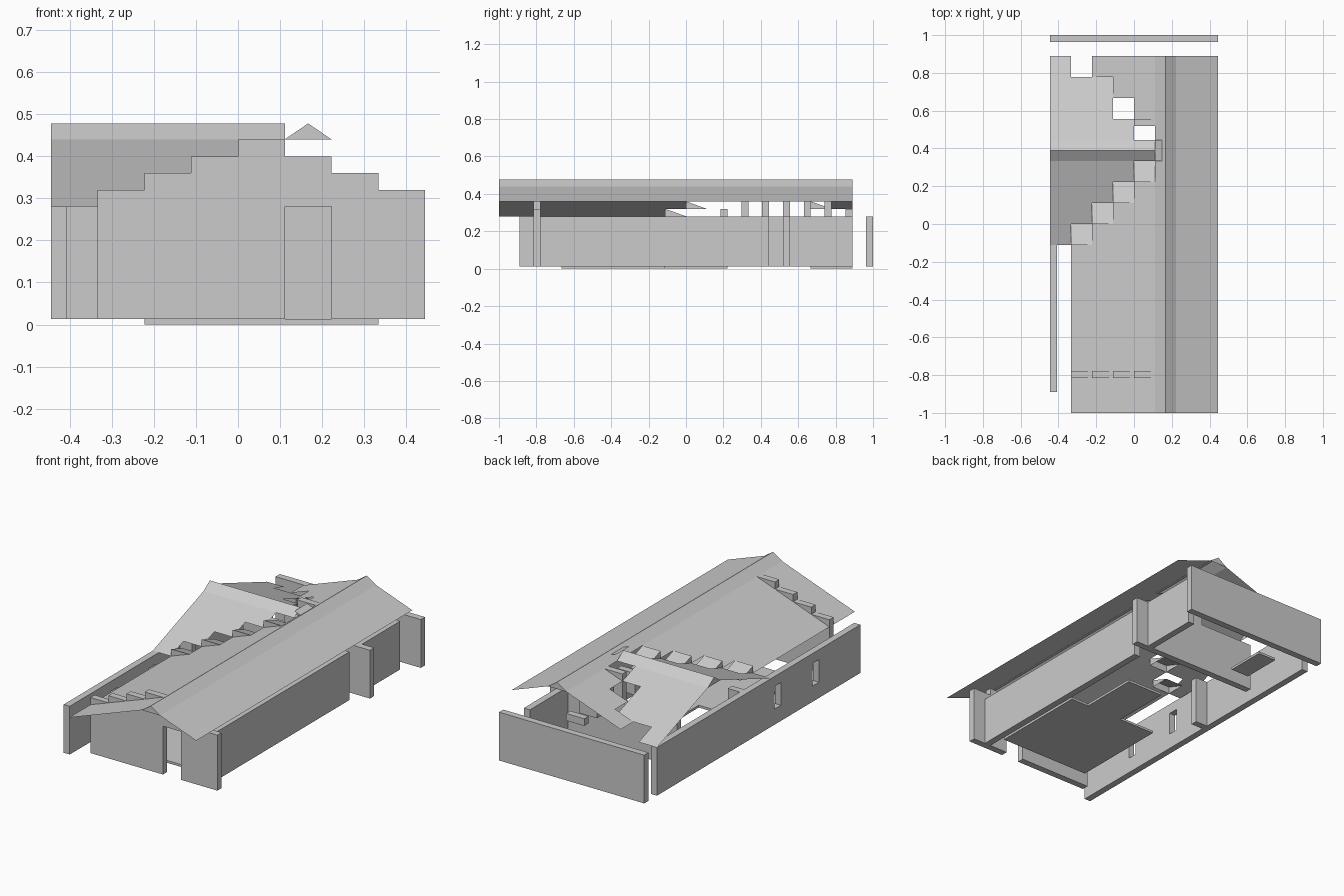
import bpy

if "Cube" in bpy.data.objects:
    bpy.data.objects.remove(bpy.data.objects["Cube"])

U = 1 / 9          # plan module
T = U / 3          # wall thickness
Z0, Z1 = 0.013, 0.28
H = 0.04           # rise per roof module
RIDGE = 0.478


def mesh(name, verts, faces):
    me = bpy.data.meshes.new(name)
    me.from_pydata(verts, [], faces)
    ob = bpy.data.objects.new(name, me)
    bpy.context.collection.objects.link(ob)
    return ob


def quads(name, polys):
    """Open sheet made of separate polygons."""
    vs, fs = [], []
    for p in polys:
        fs.append(list(range(len(vs), len(vs) + len(p))))
        vs += p
    return mesh(name, vs, fs)


def box(name, x0, x1, y0, y1, z0=Z0, z1=Z1):
    v = [(x, y, z) for z in (z0, z1) for x, y in ((x0, y0), (x1, y0), (x1, y1), (x0, y1))]
    f = [(3, 2, 1, 0), (4, 5, 6, 7)] + [(i, (i + 1) % 4, (i + 1) % 4 + 4, i + 4) for i in range(4)]
    return mesh(name, v, f)


# Floor slabs
box("floor_hall", -2*U, 3*U, -6*U, -U, 0, Z0)
box("floor_passage", 0, 2*U, -U, 2*U, 0, Z0)
box("floor_back", -2*U, -U, 6*U, 8*U, 0, Z0)

# West wall with two window openings
wx0, wx1 = -4*U, -4*U + T
edges = [-8*U]
for c in (-4.5*U, -1.5*U):
    edges += [c - T*0.75, c + T*0.75]
    box("west_window_sill", wx0, wx1, c - T*0.75, c + T*0.75, Z0, 0.1)
    box("west_window_head", wx0, wx1, c - T*0.75, c + T*0.75, 0.225, Z1)
edges.append(8*U)
for a, b in zip(edges[::2], edges[1::2]):
    box("west_wall", wx0, wx1, a, b)

# East, front, cross and back walls
box("east_wall", 3*U, 3*U + T, -7*U, 4*U)
box("east_wall_back", 3*U, 3*U + T, 5*U, 8*U)
box("front_wall_left", -3*U, U, -7*U - T, -7*U)
box("front_wall_right", 2*U, 4*U, -7*U - T, -7*U)
box("cross_wall", -3*U, 4*U, 5*U - T, 5*U)
box("west_stub_wall", wx1, -3*U, U - T, U)
box("back_wall", -4*U, 4*U, 1 - T, 1)

# Stepped gable blocks over the front wall and the inner wing line
steps = [1, 2, 3, 4, 3, 2, 1]
for i, s in enumerate(steps):
    x = (-3 + i) * U
    box("front_gable_block", x, x + U, -7*U - T, -7*U, Z1, Z1 + s*H)
for i, s in enumerate([1, 2, 3, 4, 3, 2, 1]):
    y = (8 - i) * U
    box("wing_gable_block", 0, U, y - T, y, Z1, Z1 + s*H)

# Main roof: west slope cut away stepwise around the wing
top = Z1 + 4*H
polys = []
for c in range(4):
    xa, xb = (-3 + c)*U, (-2 + c)*U
    za, zb = Z1 + c*H, Z1 + (c + 1)*H
    for ya, yb in ((-9*U, (-1 + c)*U), ((8 - c)*U, 8*U)):
        if yb - ya > 0.01:
            polys.append([(xa, ya, za), (xb, ya, zb), (xb, yb, zb), (xa, yb, za)])
ya, yb, m = -9*U, 8*U, 1.5*U
polys += [
    [(U, ya, top), (m, ya, RIDGE), (m, yb, RIDGE), (U, yb, top)],
    [(m, ya, RIDGE), (2*U, ya, top), (2*U, yb, top), (m, yb, RIDGE)],
    [(2*U, ya, top), (4*U, ya, top - 2*H), (4*U, yb, top - 2*H), (2*U, yb, top)],
    [(U, ya, top), (2*U, ya, top), (m, ya, RIDGE)],
    [(2*U, yb, top), (U, yb, top), (m, yb, RIDGE)],
]
quads("main_roof", polys)

# Wing roof: mirrored slopes about the cross ridge
c = 3.5*U
polys = []
for s in (-1, 1):
    for r in range(4):
        y0, y1 = c + s*(4.5 - r)*U, c + s*(3.5 - r)*U
        xa, xb = -4*U, (-3 + r)*U
        za, zb = Z1 + r*H, Z1 + (r + 1)*H
        p = [(xa, y0, za), (xb, y0, za), (xb, y1, zb), (xa, y1, zb)]
        polys.append(p if s < 0 else p[::-1])
    p = [(-4*U, c + s*U/2, top), (U, c + s*U/2, top), (U, c, RIDGE), (-4*U, c, RIDGE)]
    polys.append(p if s < 0 else p[::-1])
polys.append([(-4*U, c + U/2, top), (-4*U, c - U/2, top), (-4*U, c, RIDGE)])
quads("wing_roof", polys)

# Sloping tile where the two ridges meet
quads("ridge_junction", [[(U, 3*U, RIDGE), (2*U, 3*U, top), (2*U, 4*U, top), (U, 4*U, RIDGE)]])

# Wedge tiles along the valleys, each falling to the back
for i, j, k in [(-3, -1, 0), (-2, 0, 1), (-1, 1, 2), (0, 2, 3), (-2, 6, 1)]:
    x0, x1, y0, y1 = i*U, (i + 1)*U, j*U, (j + 1)*U
    lo, hi = Z1 + k*H, Z1 + (k + 1)*H
    a, b, d, e = (x0, y0, hi), (x1, y0, hi), (x1, y1, lo), (x0, y1, lo)
    f, g = (x0, y0, lo), (x1, y0, lo)
    quads("valley_tile", [[a, b, d, e], [f, g, b, a], [g, d, b], [e, f, a]])
